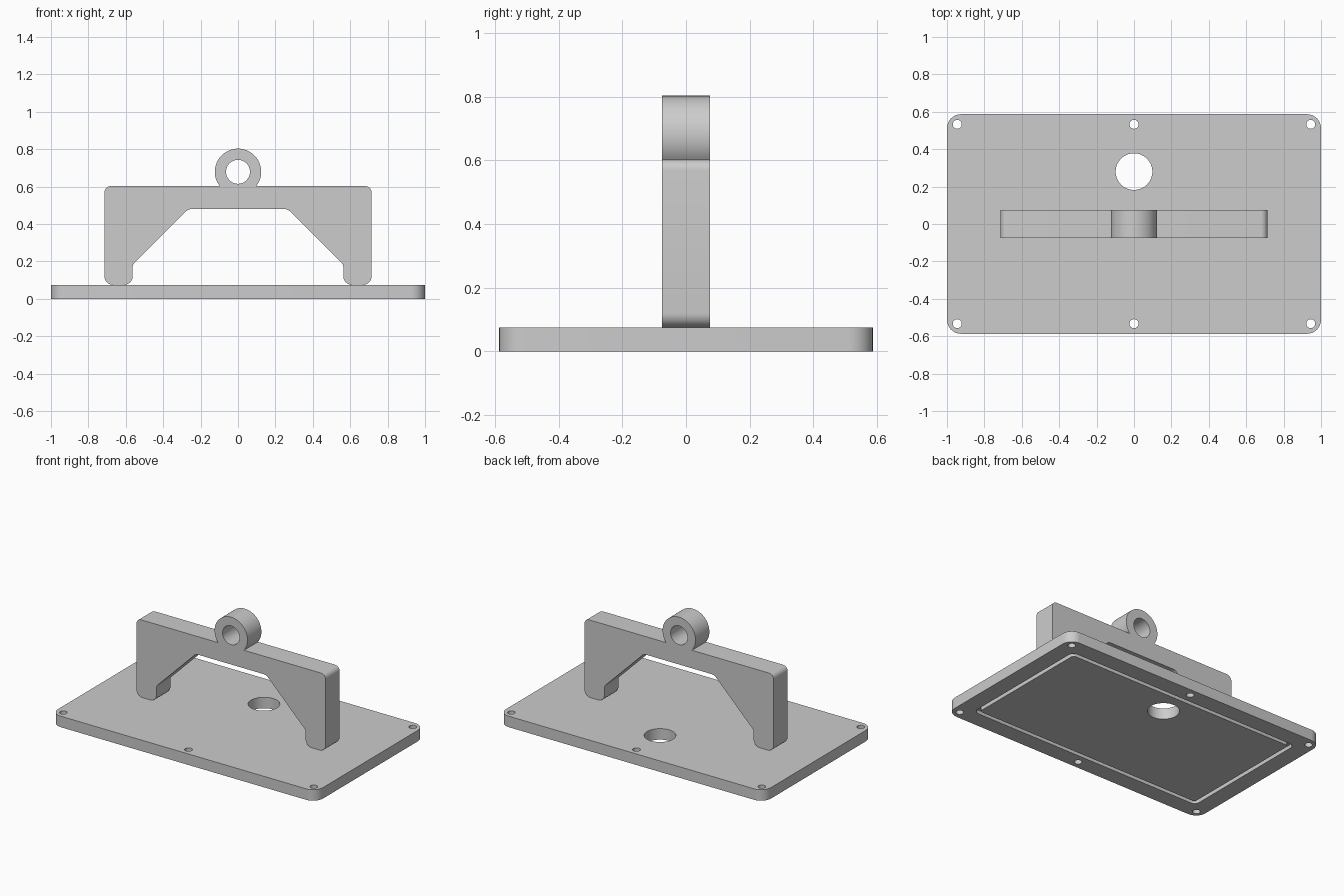
import bpy, bmesh, math
from mathutils import Vector

default = bpy.data.objects.get("Cube")
if default:
    bpy.data.objects.remove(default, do_unlink=True)

grey = bpy.data.materials.new("light grey")
grey.use_nodes = True
colour = (0.604, 0.604, 0.604, 1)
grey.diffuse_color = colour
grey.node_tree.nodes["Principled BSDF"].inputs["Base Color"].default_value = colour


def fillet(corners, steps=8):
    """Round each (x, y, radius) corner of a closed outline."""
    pts = []
    for i, (x, y, r) in enumerate(corners):
        p = Vector((x, y, 0))
        a = (Vector((*corners[i - 1][:2], 0)) - p).normalized()
        b = (Vector((*corners[(i + 1) % len(corners)][:2], 0)) - p).normalized()
        half = a.angle(b) / 2
        centre = p + (a + b).normalized() * r / math.sin(half)
        start = p + a * r / math.tan(half) - centre
        end = p + b * r / math.tan(half) - centre
        pts += [centre + start.slerp(end, k / steps).normalized() * r
                for k in range(steps + 1)]
    return pts


def rounded_rect(hx, hy, r):
    return fillet([(-hx, -hy, r), (hx, -hy, r), (hx, hy, r), (-hx, hy, r)])


def circle(x, y, r, n=64):
    return [Vector((x + r * math.cos(k * math.tau / n),
                    y + r * math.sin(k * math.tau / n), 0)) for k in range(n)]


def prism(name, outline, low, high, upright=False):
    """Extrude an outline along z, or along y when upright."""
    bm = bmesh.new()
    face = bm.faces.new([bm.verts.new((p.x, p.y, low)) for p in outline])
    new = bmesh.ops.extrude_face_region(bm, geom=[face])["geom"]
    for v in new:
        if isinstance(v, bmesh.types.BMVert):
            v.co.z = high
    if upright:
        for v in bm.verts:
            v.co = (v.co.x, -v.co.z, v.co.y)
    bmesh.ops.recalc_face_normals(bm, faces=bm.faces)
    mesh = bpy.data.meshes.new(name)
    bm.to_mesh(mesh)
    bm.free()
    mesh.materials.append(grey)
    obj = bpy.data.objects.new(name, mesh)
    bpy.context.collection.objects.link(obj)
    return obj


def activate(obj):
    bpy.ops.object.select_all(action="DESELECT")
    obj.select_set(True)
    bpy.context.view_layer.objects.active = obj


def combine(target, tool, operation="DIFFERENCE"):
    tool.hide_render = True
    mod = target.modifiers.new("combine", "BOOLEAN")
    mod.operation, mod.solver, mod.object = operation, "EXACT", tool
    activate(target)
    bpy.ops.object.modifier_apply(modifier=mod.name)
    bpy.data.objects.remove(tool, do_unlink=True)


# Base plate with rounded corners
thick = 0.075
plate = prism("base_plate", rounded_rect(1, 0.587, 0.075), 0, thick)

# Seal groove on the underside
groove = prism("groove_cutter", rounded_rect(0.885, 0.472, 0.04), -0.02, 0.025)
combine(groove, prism("groove_core", rounded_rect(0.858, 0.445, 0.02), -0.1, 0.1))
combine(plate, groove)

# Screw holes along the long edges, and the large opening at the back
for x in (-0.945, 0, 0.945):
    for y in (-0.533, 0.533):
        combine(plate, prism("screw_cutter", circle(x, y, 0.024, 32), -0.1, 0.2))
combine(plate, prism("opening_cutter", circle(0, 0.28, 0.098), -0.1, 0.2))

# Upright handle: half outline mirrored into a full bridge shape
half = [(0.265, 0.48, 0.04), (0.563, 0.182, 0.03), (0.563, thick, 0.045),
        (0.714, thick, 0.045), (0.714, 0.603, 0.035)]
outline = half + [(-x, z, r) for x, z, r in reversed(half)]
handle = prism("handle_bridge", fillet(outline), -0.075, 0.075, True)

# Lifting eye joined to the top of the handle
eye_z = 0.679
combine(handle, prism("eye_ring", circle(0, eye_z, 0.124), -0.075, 0.075, True), "UNION")
combine(handle, prism("eye_cutter", circle(0, eye_z, 0.064), -0.2, 0.2, True))

for obj in (plate, handle):
    activate(obj)
    bpy.ops.object.shade_smooth_by_angle(angle=math.radians(30))
